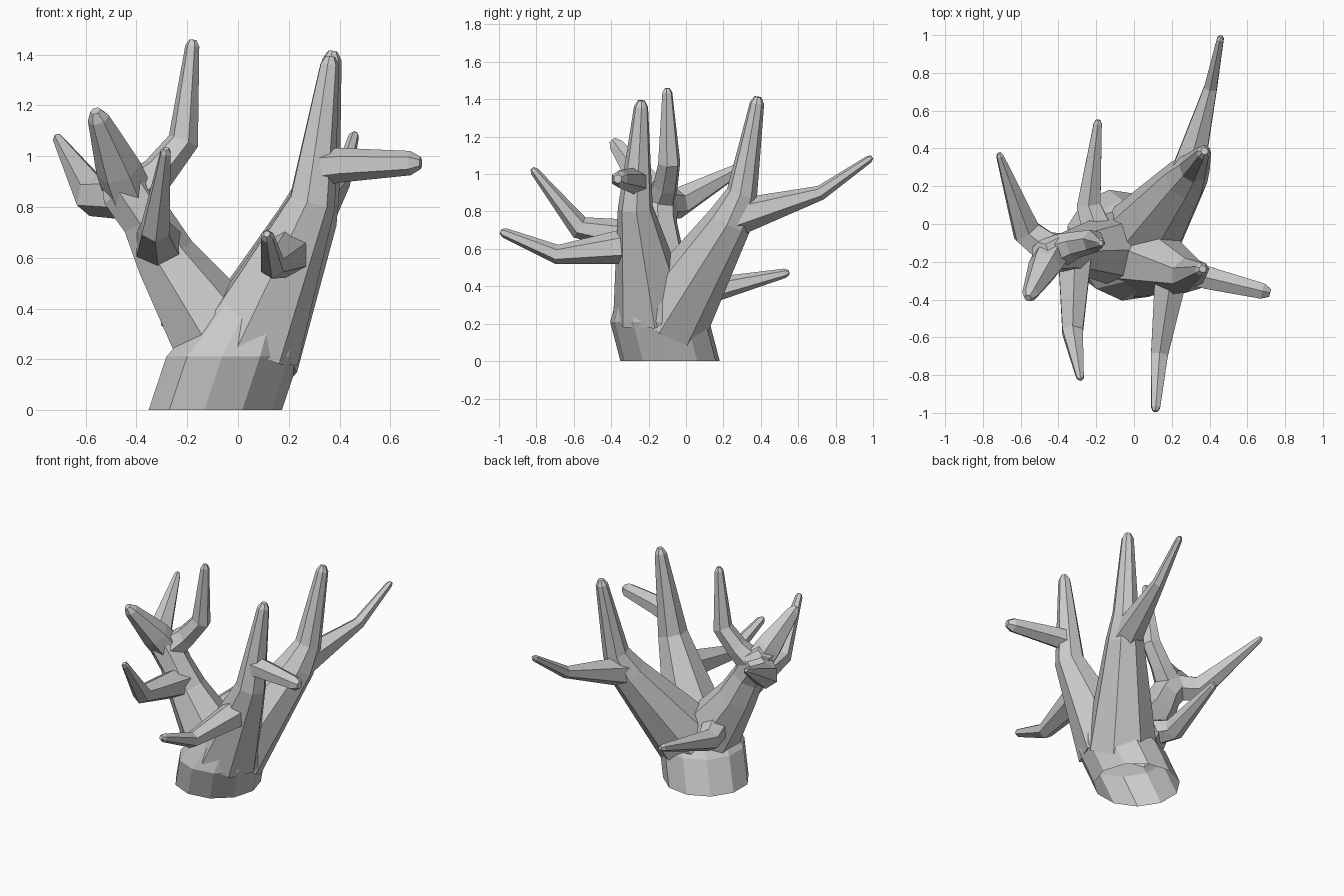
import bpy, bmesh, math
from mathutils import Vector

if "Cube" in bpy.data.objects:
    bpy.data.objects.remove(bpy.data.objects["Cube"])


def tube(name, knots, sides=6, level=False, tip=True):
    """Closed faceted tube through (x, y, z, radius) knots, with a bevelled tip."""
    pts = [(Vector(p[:3]), p[3]) for p in knots]
    if tip:
        end, r = pts[-1]
        d = (end - pts[-2][0]).normalized()
        pts.append((end + d * r * 0.9, r * 0.5))
    bm = bmesh.new()
    rings, normal, side = [], None, Vector((1, 0, 0))
    for i, (c, r) in enumerate(pts):
        a = (c - pts[i - 1][0]).normalized() if i else Vector()
        b = (pts[i + 1][0] - c).normalized() if i < len(pts) - 1 else Vector()
        n = Vector((0, 0, 1)) if level else (a + b).normalized()
        if normal is None:
            side = Vector((0, 0, 1)) if abs(n.z) < 0.6 else Vector((1, 0, 0))
            side = (side - n * side.dot(n)).normalized()
        else:
            side = normal.rotation_difference(n) @ side
        normal, up = n, n.cross(side)
        angles = [math.tau * k / sides for k in range(sides)]
        rings.append([bm.verts.new(c + (side * math.cos(t) + up * math.sin(t)) * r * 1.04)
                      for t in angles])
    for lo, hi in zip(rings, rings[1:]):
        for k in range(sides):
            j = (k + 1) % sides
            bm.faces.new((lo[k], lo[j], hi[j], hi[k]))
    bm.faces.new(rings[0][::-1])
    bm.faces.new(rings[-1])
    bmesh.ops.recalc_face_normals(bm, faces=bm.faces)
    me = bpy.data.meshes.new(name)
    bm.to_mesh(me)
    bm.free()
    ob = bpy.data.objects.new(name, me)
    bpy.context.collection.objects.link(ob)
    return ob


def fuse(name, knots, sides=6):
    """Add a branch to the trunk as one continuous surface."""
    ob = tube(name, knots, sides)
    mod = trunk.modifiers.new(name, 'BOOLEAN')
    mod.operation = 'UNION'
    mod.solver = 'EXACT'
    mod.object = ob
    bpy.context.view_layer.objects.active = trunk
    bpy.ops.object.modifier_apply(modifier=name)
    bpy.data.objects.remove(ob)


def limb(name, *knots, sides=7):
    fuse(name, knots, sides)
    return knots


def shoot(name, parent, t, *knots):
    """Side shoot that springs from the parent's centre line at knot position t."""
    i = min(int(t), len(parent) - 2)
    start = Vector(parent[i]).lerp(Vector(parent[i + 1]), t - i)
    start[3] = min(start[3] * 0.9, 0.1)
    fuse(name, (tuple(start),) + knots)


# Flared stump
trunk = tube("branching_trunk", [(-0.095, -0.085, 0, 0.258), (-0.025, -0.14, 0.21, 0.258),
                                 (0.07, -0.17, 0.42, 0.17)], 11, level=True, tip=False)

# Rear right limb
rear = limb("rear_limb", (0.02, -0.1, 0.22, 0.22), (0.275, 0.24, 0.76, 0.115),
            (0.32, 0.3, 0.9, 0.08), (0.37, 0.38, 1.38, 0.037), sides=8)
shoot("rear_shoot", rear, 1, (0.405, 0.72, 0.9, 0.038), (0.457, 0.98, 1.08, 0.02))

# Front right limb
front = limb("front_limb", (0.04, -0.18, 0.26, 0.205), (0.29, -0.27, 0.82, 0.092),
             (0.36, -0.24, 1.36, 0.037))
shoot("right_shoot", front, 1.25, (0.41, -0.29, 0.965, 0.065), (0.68, -0.355, 0.973, 0.046))
shoot("low_shoot", front, 0.65, (0.135, -0.69, 0.57, 0.05), (0.115, -0.97, 0.685, 0.026))

# Left limb
left = limb("left_limb", (-0.09, -0.13, 0.3, 0.19), (-0.29, -0.14, 0.6, 0.122),
            (-0.365, -0.15, 0.75, 0.1), (-0.445, -0.15, 0.87, 0.105))
shoot("left_rear", left, 2.8, (-0.57, -0.04, 0.845, 0.08), (-0.71, 0.36, 1.07, 0.02))
shoot("left_outer", left, 2.8, (-0.47, -0.22, 0.95, 0.088), (-0.55, -0.37, 1.15, 0.042))
shoot("left_upright", left, 2.7, (-0.31, -0.11, 0.94, 0.068), (-0.215, -0.09, 1.06, 0.06),
      (-0.18, -0.1, 1.435, 0.027))
shoot("left_front", left, 1.3, (-0.325, -0.57, 0.715, 0.06), (-0.285, -0.81, 1.015, 0.022))
shoot("left_low", left, 0.35, (-0.24, 0.1, 0.37, 0.07), (-0.192, 0.53, 0.47, 0.024))

# Open underside
bm = bmesh.new()
bm.from_mesh(trunk.data)
under = [f for f in bm.faces if all(v.co.z < 0.005 for v in f.verts)]
bmesh.ops.delete(bm, geom=under, context='FACES')
bm.to_mesh(trunk.data)
bm.free()
